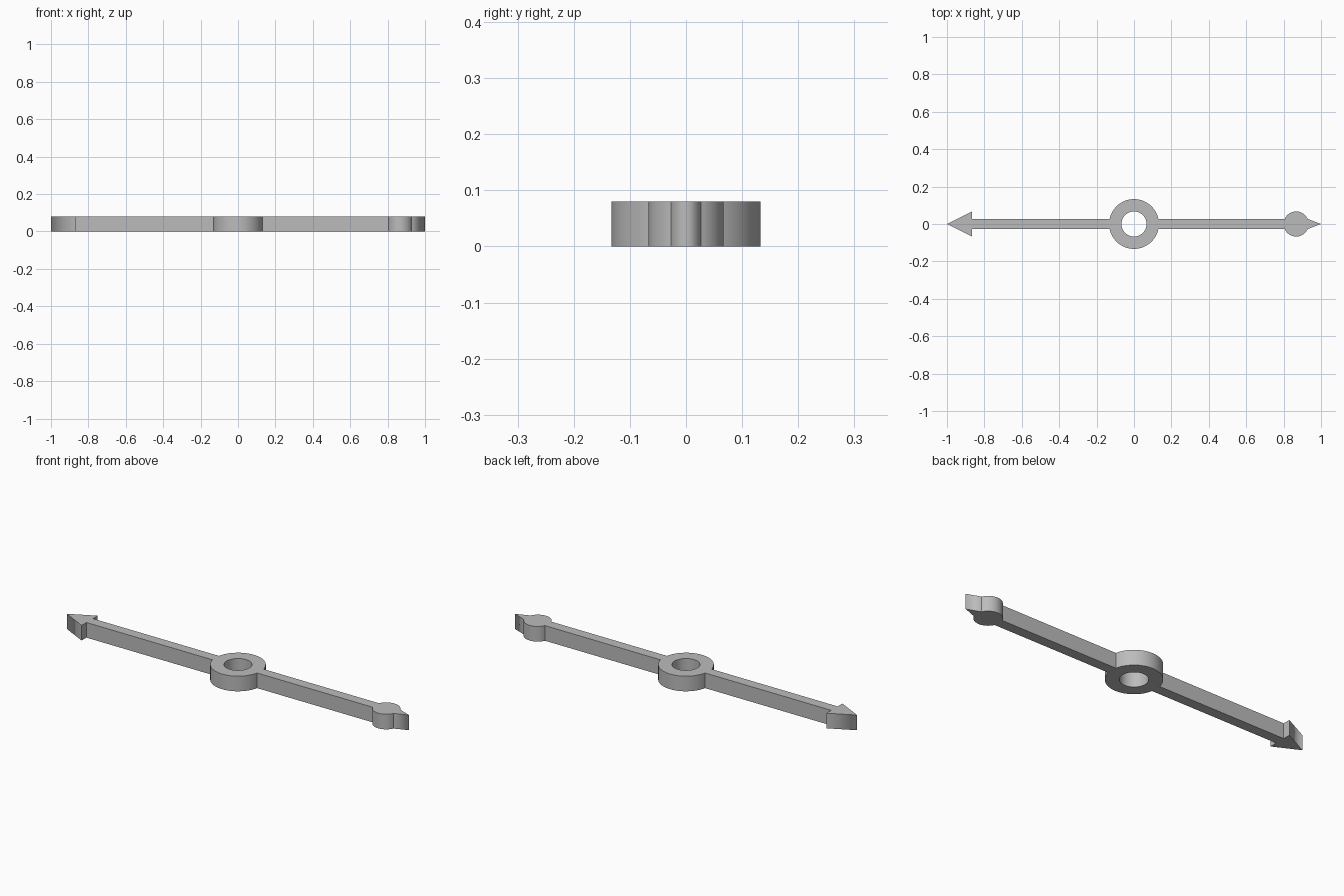
import bpy
import bmesh
from math import asin, cos, sin, pi, radians

cube = bpy.data.objects.get("Cube")
if cube:
    bpy.data.objects.remove(cube, do_unlink=True)

HEIGHT = 0.08
BAR = 0.027      # half width of the bar
HUB = 0.133      # outer radius of the hub
SMALL = 0.067    # radius of the hole, the disc and the arrow's half width
END = 0.867      # distance of the disc and the arrow's base from the hub


def arc(cx, r, start, end, steps):
    """Points along an arc centred on the long axis."""
    angles = [start + (end - start) * i / steps for i in range(steps + 1)]
    return [(cx + r * cos(a), r * sin(a)) for a in angles]


# Half outline: arrow, bar, hub, bar, disc, point, then back around the hole
hub_angle = asin(BAR / HUB)
disc_angle = asin(BAR / SMALL)
outline = [(-1, 0), (-END, SMALL), (-END, BAR)]
outline += arc(0, HUB, pi - hub_angle, hub_angle, 32)
outline += arc(END, SMALL, pi - disc_angle, disc_angle, 24)
outline += [(1, 0)]
outline += arc(0, SMALL, 0, pi, 32)

# Raise the half outline to a solid, left open along the mirror plane
bm = bmesh.new()
base = bm.faces.new([bm.verts.new((x, y, 0)) for x, y in outline])
raised = bmesh.ops.extrude_face_region(bm, geom=[base], use_keep_orig=True)
top = [g for g in raised["geom"] if isinstance(g, bmesh.types.BMVert)]
bmesh.ops.translate(bm, verts=top, vec=(0, 0, HEIGHT))
inner = [f for f in bm.faces if all(abs(v.co.y) < 1e-5 for v in f.verts)]
bmesh.ops.delete(bm, geom=inner, context="FACES")
bmesh.ops.recalc_face_normals(bm, faces=bm.faces)
lowest = min(bm.faces, key=lambda f: f.calc_center_median().z)
if lowest.normal.z > 0:
    bmesh.ops.reverse_faces(bm, faces=bm.faces)

mesh = bpy.data.meshes.new("pointer_hand")
bm.to_mesh(mesh)
bm.free()
hand = bpy.data.objects.new("pointer_hand", mesh)
bpy.context.collection.objects.link(hand)

# Mirror to the other side of the long axis
mirror = hand.modifiers.new("Mirror", "MIRROR")
mirror.use_axis = (False, True, False)
mirror.merge_threshold = 0.0001

# Plain grey
grey = bpy.data.materials.new("grey")
grey.use_nodes = True
colour = (0.5, 0.5, 0.5, 1)
grey.diffuse_color = colour
grey.node_tree.nodes["Principled BSDF"].inputs["Base Color"].default_value = colour
mesh.materials.append(grey)

# Smooth round walls with sharp corners
bpy.ops.object.select_all(action="DESELECT")
hand.select_set(True)
bpy.context.view_layer.objects.active = hand
bpy.ops.object.shade_smooth_by_angle(angle=radians(30))
